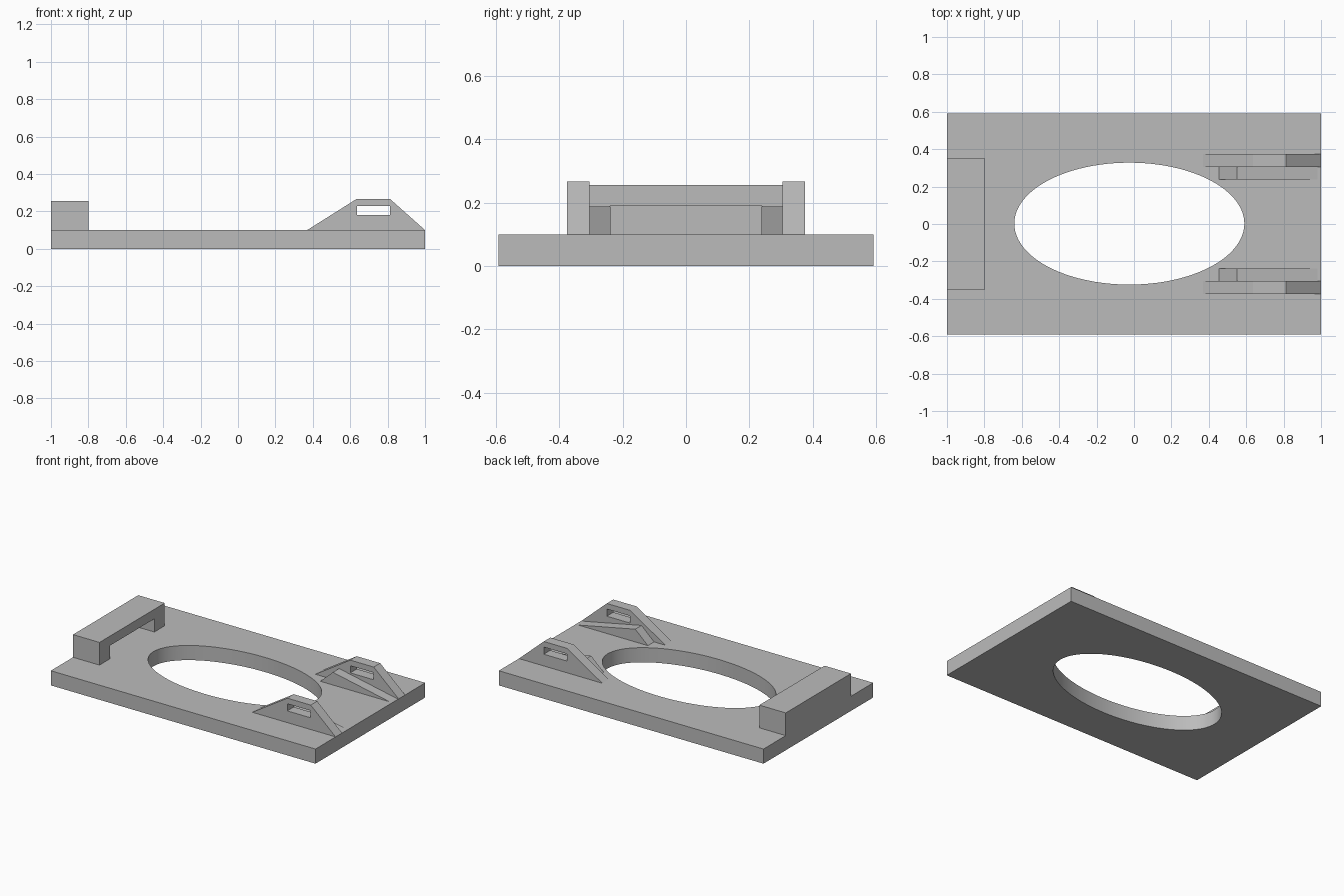
import bpy
import bmesh
from math import cos, sin, tau

default = bpy.data.objects.get("Cube")
if default:
    bpy.data.objects.remove(default, do_unlink=True)

GREY = (0.5, 0.5, 0.5, 1.0)
grey = bpy.data.materials.new("plain grey")
grey.use_nodes = True
grey.diffuse_color = GREY
grey.node_tree.nodes["Principled BSDF"].inputs["Base Color"].default_value = GREY

TOP = 0.1  # height of the base plate


def prism(name, outline, place, low, high):
    """Extrude a 2D outline between two levels; place maps (a, b, level) to xyz."""
    bm = bmesh.new()
    rings = [[bm.verts.new(place(a, b, level)) for a, b in outline] for level in (low, high)]
    for ring in rings:
        bm.faces.new(ring)
    count = len(outline)
    for i in range(count):
        j = (i + 1) % count
        bm.faces.new((rings[0][i], rings[0][j], rings[1][j], rings[1][i]))
    bmesh.ops.recalc_face_normals(bm, faces=bm.faces)
    mesh = bpy.data.meshes.new(name)
    bm.to_mesh(mesh)
    bm.free()
    mesh.materials.append(grey)
    obj = bpy.data.objects.new(name, mesh)
    bpy.context.collection.objects.link(obj)
    return obj


def flat(a, b, level):
    return (a, b, level)


def upright(a, b, level):
    return (a, level, b)


def rectangle(a0, b0, a1, b1):
    return [(a0, b0), (a1, b0), (a1, b1), (a0, b1)]


def cut(obj, cutter):
    """Subtract the cutter, bake the result and drop the cutter."""
    cutter.hide_render = True
    mod = obj.modifiers.new("cut", "BOOLEAN")
    mod.operation = "DIFFERENCE"
    mod.solver = "EXACT"
    mod.object = cutter
    bpy.ops.object.select_all(action="DESELECT")
    bpy.context.view_layer.objects.active = obj
    obj.select_set(True)
    bpy.ops.object.modifier_apply(modifier=mod.name)
    bpy.data.objects.remove(cutter, do_unlink=True)


# Base plate with an oval opening
base = prism("base_plate", rectangle(-1, -0.592, 1, 0.592), flat, 0, TOP)
oval = [(-0.025 + 0.615 * cos(tau * i / 96), 0.002 + 0.326 * sin(tau * i / 96)) for i in range(96)]
cut(base, prism("oval_cutter", oval, flat, -0.1, 0.2))
bpy.ops.object.shade_smooth_by_angle()

# End block with a recess facing the brackets
block = prism("end_block", rectangle(-1, -0.352, -0.8, 0.352), flat, TOP, 0.255)
cut(block, prism("recess_cutter", rectangle(-0.915, -0.24, -0.7, 0.24), flat, 0.05, 0.19))

# Pair of slotted brackets, each with a low wedge on its inner side
bracket_profile = [(0.37, TOP), (0.635, 0.267), (0.812, 0.267), (1, TOP)]
wedge_profile = [(0.455, TOP), (0.55, 0.187), (0.98, TOP)]
for side, s in (("left", 1), ("right", -1)):
    bracket = prism(f"{side}_bracket", bracket_profile, upright, s * 0.305, s * 0.375)
    slot = rectangle(0.635, 0.18, 0.812, 0.229)
    cut(bracket, prism("slot_cutter", slot, upright, s * 0.25, s * 0.45))
    prism(f"{side}_wedge", wedge_profile, upright, s * 0.238, s * 0.305)
